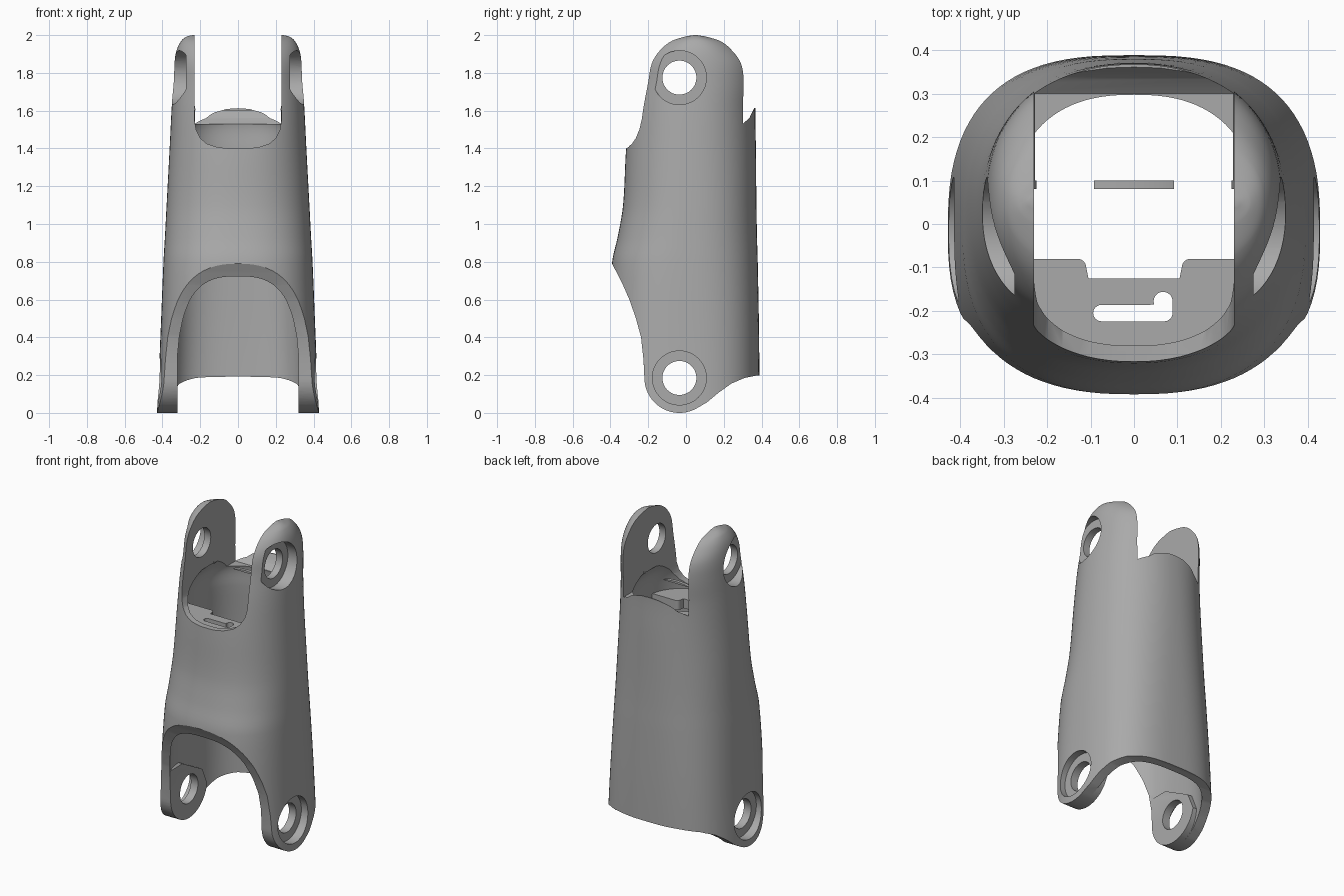
import bpy, bmesh, math

if "Cube" in bpy.data.objects:
    bpy.data.objects.remove(bpy.data.objects["Cube"])

grey = bpy.data.materials.new("mid grey")
grey.diffuse_color = (0.4, 0.4, 0.4, 1)
grey.use_nodes = True
grey.node_tree.nodes["Principled BSDF"].inputs["Base Color"].default_value = grey.diffuse_color


def make(name, bm):
    bmesh.ops.recalc_face_normals(bm, faces=bm.faces)
    me = bpy.data.meshes.new(name)
    bm.to_mesh(me)
    bm.free()
    ob = bpy.data.objects.new(name, me)
    bpy.context.collection.objects.link(ob)
    return ob


def prism(name, pts, axis, a, b):
    """Extrude a 2D outline along an axis from a to b."""
    place = {'x': lambda p, t: (t, p[0], p[1]),
             'y': lambda p, t: (p[0], t, p[1]),
             'z': lambda p, t: (p[0], p[1], t)}[axis]
    bm = bmesh.new()
    r0, r1 = [[bm.verts.new(place(p, t)) for p in pts] for t in (a, b)]
    bm.faces.new(r0)
    bm.faces.new(r1)
    for i in range(len(pts)):
        j = (i + 1) % len(pts)
        bm.faces.new((r0[i], r0[j], r1[j], r1[i]))
    return make(name, bm)


def arc(cx, cy, r, a0, a1, n):
    return [(cx + r * math.cos(math.radians(a0 + (a1 - a0) * i / n)),
             cy + r * math.sin(math.radians(a0 + (a1 - a0) * i / n))) for i in range(n + 1)]


def smooth_keys(keys, steps):
    """Hermite interpolation of section rows keyed by height."""
    def slope(i, c):
        p, q = keys[max(i - 1, 0)], keys[min(i + 1, len(keys) - 1)]
        return (q[c] - p[c]) / (q[0] - p[0])
    out = []
    for i in range(len(keys) - 1):
        k0, k1 = keys[i], keys[i + 1]
        h = k1[0] - k0[0]
        for s in range(steps):
            t = s / steps
            out.append([k0[0] + h * t] + [
                (2*t**3 - 3*t**2 + 1) * k0[c] + (t**3 - 2*t**2 + t) * h * slope(i, c)
                + (3*t**2 - 2*t**3) * k1[c] + (t**3 - t**2) * h * slope(i + 1, c)
                for c in range(1, 5)])
    return out + [list(keys[-1])]


def loft(name, keys, steps=5, n=96):
    """Stack superellipse sections: z, half width, front y, back y, exponent."""
    bm = bmesh.new()
    rings = []
    for z, hx, yf, yb, e in smooth_keys(keys, steps):
        ring = []
        for i in range(n):
            a = 2 * math.pi * i / n
            c, s = math.cos(a), math.sin(a)
            ring.append(bm.verts.new((
                hx * math.copysign(abs(c) ** (2 / e), c),
                (yf + yb) / 2 + (yb - yf) / 2 * math.copysign(abs(s) ** (2 / e), s), z)))
        rings.append(ring)
    for r0, r1 in zip(rings, rings[1:]):
        for i in range(n):
            j = (i + 1) % n
            bm.faces.new((r0[i], r0[j], r1[j], r1[i]))
    bm.faces.new(rings[0])
    bm.faces.new(rings[-1])
    return make(name, bm)


def boolean(ob, tool, op='DIFFERENCE'):
    m = ob.modifiers.new("cut", 'BOOLEAN')
    m.object, m.operation, m.solver = tool, op, 'EXACT'
    bpy.context.view_layer.objects.active = ob
    bpy.ops.object.modifier_apply(modifier=m.name)
    bpy.data.objects.remove(tool)


# outer shell
shell = loft("link_shell", [
    (-0.05, .431, -.40, .39, 2.8), (.4, .411, -.402, .387, 2.7), (.79, .395, -.392, .38, 2.5),
    (.93, .387, -.362, .376, 2.4), (1.1, .378, -.333, .373, 2.3), (1.4, .362, -.317, .37, 2.2),
    (1.6, .352, -.295, .367, 2.2), (1.75, .343, -.27, .375, 2.2), (1.85, .337, -.25, .36, 2.2),
    (1.92, .325, -.20, .305, 2.2), (1.97, .30, -.13, .235, 2.2), (1.993, .27, -.04, .14, 2.2),
    (2.0, .24, .02, .08, 2.2)])

# side outline that shapes the front arch, lower lugs and back hem
outline = (arc(-.035, .185, .185, 300, 180, 24)
           + [(-.225, .28), (-.238, .4), (-.265, .5), (-.30, .6), (-.335, .68), (-.365, .74),
              (-.392, .79), (-.6, .86), (-.6, 2.2), (.6, 2.2), (.6, .2), (.37, .197), (.31, .185),
              (.24, .155), (.17, .105), (.11, .055)])
boolean(shell, prism("outline", outline, 'x', -.6, .6), 'INTERSECT')

# inner cavity, minus the shelf and lug pads that remain solid
cavity = loft("cavity", [
    (-.1, .368, -.36, .345, 3), (.4, .35, -.36, .34, 2.9), (.79, .345, -.352, .33, 2.7),
    (1.1, .325, -.295, .32, 2.6), (1.4, .30, -.28, .305, 2.4), (1.52, .285, -.25, .30, 2.4),
    (1.6, .235, -.2, .27, 2.4)])

shelf = prism("shelf", [(-.5, -.5), (.5, -.5), (.5, -.08)] + arc(.13, -.10, .02, 90, 180, 4)
              + [(.105, -.125), (-.105, -.125)] + arc(-.13, -.10, .02, 0, 90, 4) + [(-.5, -.08)],
              'z', 1.33, 1.39)
boolean(shelf, prism("slit", arc(-.075, -.205, .019, 90, 270, 8) + arc(.07, -.205, .019, 270, 360, 4)
                     + arc(.067, -.178, .022, 0, 200, 10) + [(.035, -.186)], 'z', 1.2, 1.5))
boolean(cavity, shelf)
pad = arc(-.035, .185, .185, 180, 350, 24) + [(.10, .26), (-.10, .37), (-.23, .37)]
for s in (-1, 1):
    boolean(cavity, prism("pad", pad, 'x', s * .32, s * .6))
boolean(shell, cavity)

# gap between the upper ears, deeper at the front
half = [(.23, 2.2), (.23, 1.55), (.222, 1.50), (.20, 1.455), (.165, 1.425), (.11, 1.407), (.05, 1.40)]
boolean(shell, prism("front_gap", half + [(-x, z) for x, z in reversed(half)], 'y', -.6, .08))
half = [(.23, 2.2), (.23, 1.63), (.222, 1.59), (.20, 1.568), (.17, 1.57), (.12, 1.592), (.06, 1.609), (0, 1.613)]
boolean(shell, prism("back_gap", half + [(-x, z) for x, z in reversed(half[:-1])], 'y', .06, .6))
boolean(shell, prism("rim_slope", [(.1, 1.53), (.30, 1.53), (.335, 1.56), (.362, 1.615), (.1, 1.75)],
                     'x', -.228, .228))

# pivot holes with outside counterbores
for z, floor in ((.185, .37), (1.775, .275)):
    boolean(shell, prism("hole", arc(-.035, z, .09, 0, 352.5, 47), 'x', -.7, .7))
    for s in (-1, 1):
        boolean(shell, prism("bore", arc(-.035, z, .143, 0, 352.5, 47), 'x', s * floor, s * .7))

shell.data.materials.clear()
shell.data.materials.append(grey)
for p in shell.data.polygons:
    p.material_index = 0
bpy.ops.object.select_all(action='DESELECT')
shell.select_set(True)
bpy.context.view_layer.objects.active = shell
bpy.ops.object.shade_smooth_by_angle(angle=math.radians(30))
